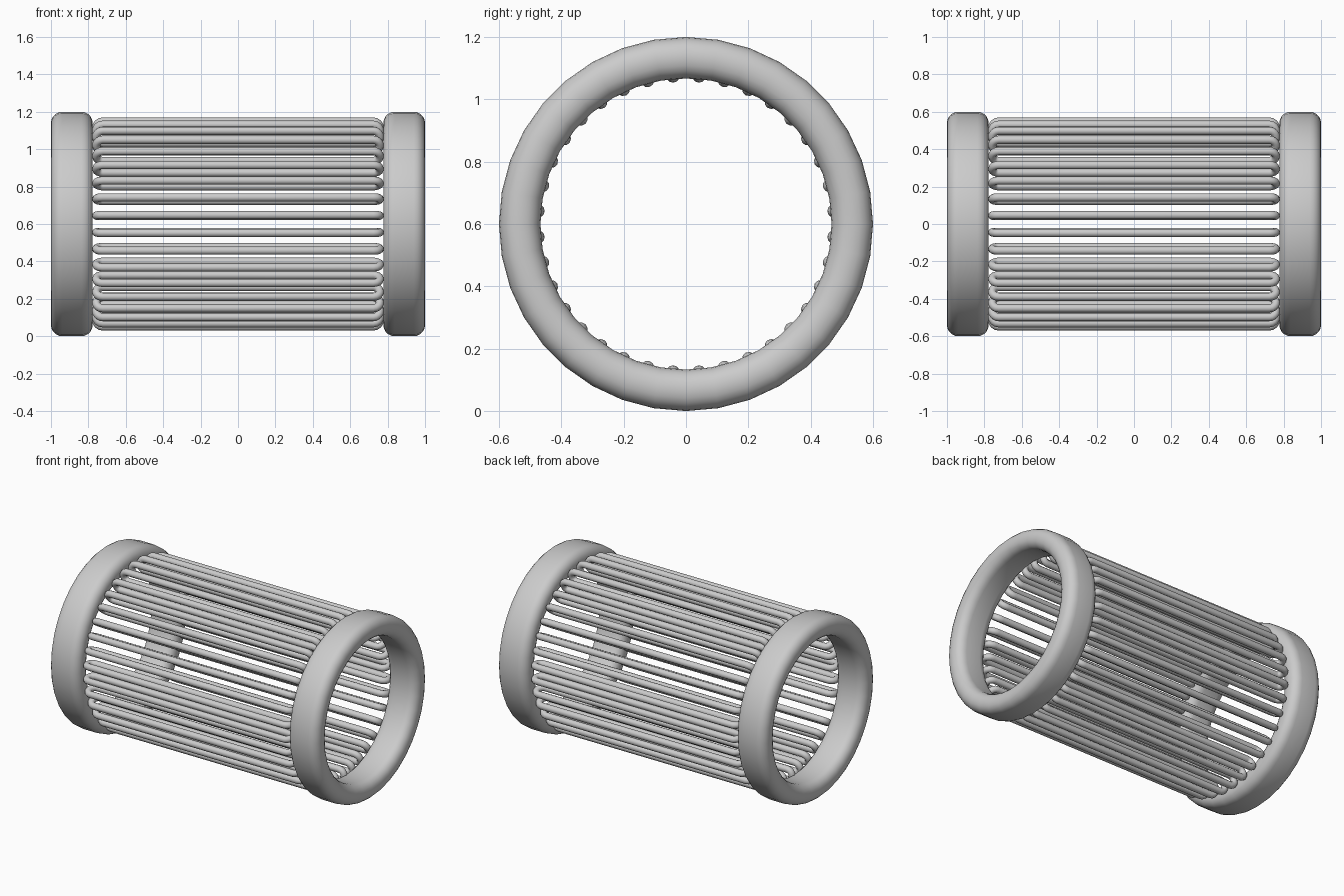
import bpy, bmesh, math
from mathutils import Vector

if "Cube" in bpy.data.objects:
    bpy.data.objects.remove(bpy.data.objects["Cube"])

CZ = 0.6  # height of the cage axis


def rounded_rect(cx, cy, hx, hy, r, n):
    """Closed rounded-rectangle outline as 2D points."""
    pts = []
    for k, (sx, sy) in enumerate([(1, 1), (-1, 1), (-1, -1), (1, -1)]):
        for i in range(n + 1):
            a = math.pi / 2 * (k + i / n)
            pts.append((cx + sx * (hx - r) + r * math.cos(a),
                        cy + sy * (hy - r) + r * math.sin(a)))
    return pts


def skin(name, loops):
    """Join closed loops of points into a closed, torus-like surface."""
    bm = bmesh.new()
    rows = [[bm.verts.new(p) for p in loop] for loop in loops]
    n, m = len(rows), len(rows[0])
    for i in range(n):
        for j in range(m):
            a, b = rows[i], rows[(i + 1) % n]
            bm.faces.new((a[j], a[(j + 1) % m], b[(j + 1) % m], b[j]))
    bmesh.ops.recalc_face_normals(bm, faces=bm.faces)
    me = bpy.data.meshes.new(name)
    bm.to_mesh(me)
    bm.free()
    for p in me.polygons:
        p.use_smooth = True
    ob = bpy.data.objects.new(name, me)
    bpy.context.collection.objects.link(ob)
    ob.location.z = CZ
    return ob


# End rings: rounded section swept around the x axis
for name, side in (("left_ring", -1), ("right_ring", 1)):
    section = rounded_rect(side * 0.8885, 0.5335, 0.1115, 0.0665, 0.06, 5)
    loops = []
    for s in range(36):
        a = math.tau * s / 36
        loops.append([(x, r * math.sin(a), r * math.cos(a)) for x, r in section])
    skin(name, loops)

# One long narrow wire loop, its outer and inner rods joined by bent ends
WIRE, OUTER, INNER = 0.022, 0.55, 0.477
path = rounded_rect(0, (OUTER + INNER) / 2, 0.758, (OUTER - INNER) / 2, 0.034, 4)
loops = []
for i, p in enumerate(path):
    q, o = path[(i + 1) % len(path)], path[i - 1]
    # outward direction from the rounded corner
    k, t = divmod(i, 5)
    a = math.pi / 2 * (k + t / 4)
    out = Vector((math.cos(a), 0, math.sin(a)))
    c = Vector((p[0], 0, p[1]))
    loops.append([c + WIRE * (out * math.cos(b) + Vector((0, 1, 0)) * math.sin(b))
                  for b in (math.tau * j / 10 for j in range(10))])
wire = skin("wire_loop_01", loops)
wire.rotation_euler.x = math.radians(5)

# Repeat the loop around the axis
for n in range(1, 36):
    ob = bpy.data.objects.new(f"wire_loop_{n + 1:02d}", wire.data)
    bpy.context.collection.objects.link(ob)
    ob.location.z = CZ
    ob.rotation_euler.x = math.radians(5 + 10 * n)
